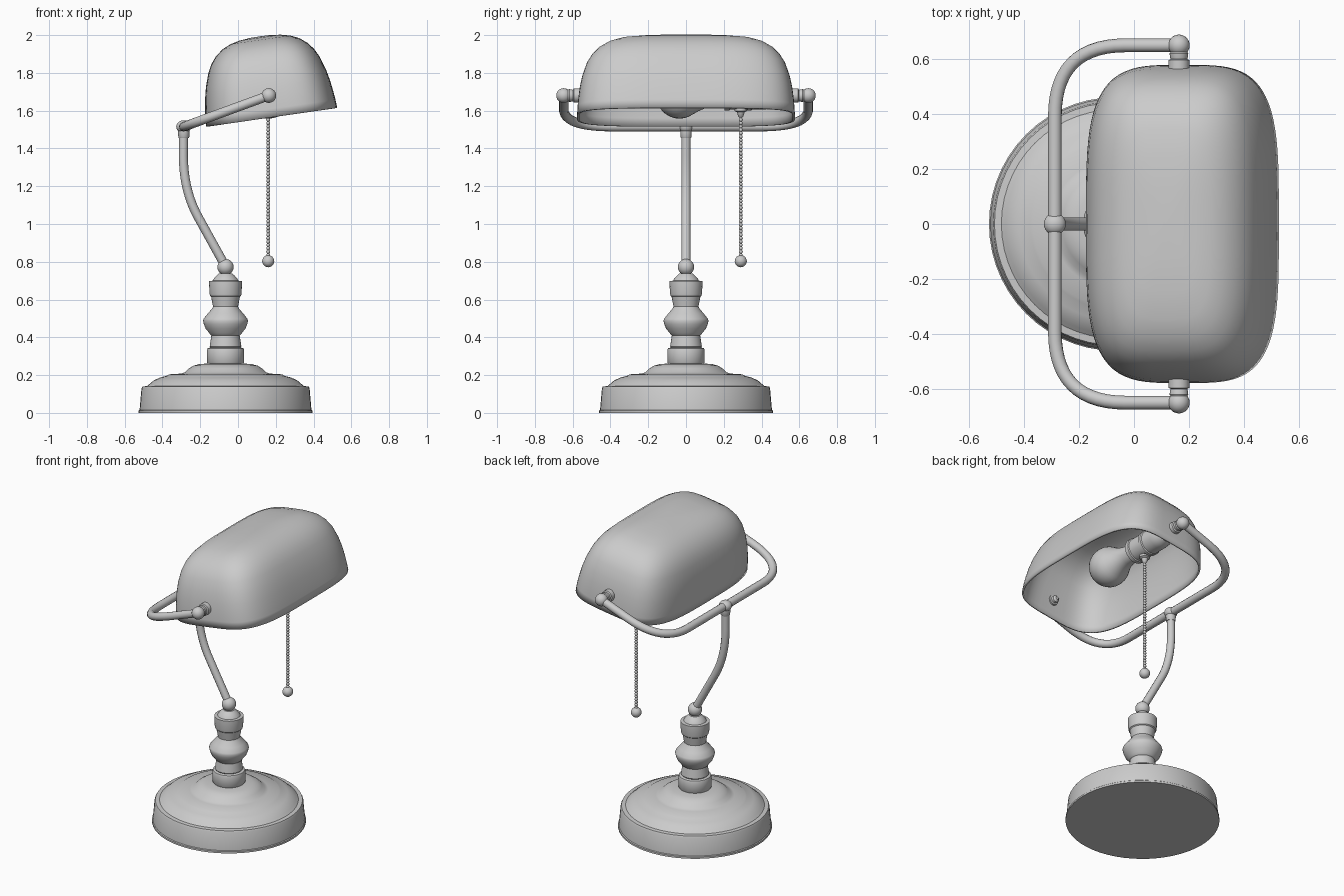
import bpy, bmesh, math
from mathutils import Vector

if "Cube" in bpy.data.objects:
    bpy.data.objects.remove(bpy.data.objects["Cube"])

BX = -0.066                       # axis of base and stem
PIV = Vector((0.163, 0, 1.68))    # hinge axis of the shade
ELBOW = Vector((-0.287, 0, 1.515))


def finish(name, bm, angle=35):
    bmesh.ops.recalc_face_normals(bm, faces=bm.faces)
    me = bpy.data.meshes.new(name)
    bm.to_mesh(me)
    bm.free()
    ob = bpy.data.objects.new(name, me)
    bpy.context.collection.objects.link(ob)
    bpy.ops.object.select_all(action='DESELECT')
    ob.select_set(True)
    bpy.context.view_layer.objects.active = ob
    bpy.ops.object.shade_smooth_by_angle(angle=math.radians(angle))
    return ob


def skin(bm, rings):
    """Bridge closed rings of points; cap both ends if asked by caller."""
    vs = [[bm.verts.new(p) for p in r] for r in rings]
    n = len(vs[0])
    for a, b in zip(vs, vs[1:]):
        for i in range(n):
            bm.faces.new((a[i], a[(i + 1) % n], b[(i + 1) % n], b[i]))
    return vs


def lathe(name, profile, origin, axis='Z', flip=1, n=48):
    """Revolve (radius, height) pairs about the Z or Y axis."""
    bm = bmesh.new()
    rings = []
    for r, h in profile:
        ring = []
        for i in range(n):
            c, s = r * math.cos(math.tau * i / n), r * math.sin(math.tau * i / n)
            p = Vector((c, s, h)) if axis == 'Z' else Vector((c, flip * h, s))
            ring.append(Vector(origin) + p)
        rings.append(ring)
    vs = skin(bm, rings)
    bm.faces.new(vs[0])
    bm.faces.new(vs[-1])
    return finish(name, bm)


def balls(name, items, seg=24):
    """One object from (centre, radius) spheres."""
    bm = bmesh.new()
    for c, r in items:
        new = bmesh.ops.create_uvsphere(bm, u_segments=seg, v_segments=seg // 2, radius=r)
        bmesh.ops.translate(bm, verts=new['verts'], vec=c)
    return finish(name, bm, 60)


def tube(name, pts, r):
    cu = bpy.data.curves.new(name, 'CURVE')
    cu.dimensions = '3D'
    cu.bevel_depth = r
    cu.bevel_resolution = 4
    cu.use_fill_caps = True
    sp = cu.splines.new('POLY')
    sp.points.add(len(pts) - 1)
    for q, p in zip(sp.points, pts):
        q.co = (*p, 1)
    ob = bpy.data.objects.new(name, cu)
    bpy.context.collection.objects.link(ob)
    return ob


def bend(a, c, b, n=14):
    """Quadratic arc from a to b with corner c."""
    a, b, c = Vector(a), Vector(b), Vector(c)
    return [a * (1 - t) ** 2 + c * 2 * t * (1 - t) + b * t * t
            for t in (i / n for i in range(n + 1))]


# Round stepped base
lathe("base", [(0.46, 0), (0.46, 0.012), (0.455, 0.016), (0.445, 0.13), (0.44, 0.14),
               (0.415, 0.142), (0.40, 0.155), (0.38, 0.172), (0.35, 0.186), (0.31, 0.197),
               (0.30, 0.204), (0.235, 0.208), (0.215, 0.215), (0.195, 0.234), (0.17, 0.25),
               (0.14, 0.258), (0.09, 0.262)], (BX, 0, 0), n=56)

# Turned stem
lathe("stem", [(0.09, 0.255), (0.099, 0.268), (0.099, 0.33), (0.095, 0.342), (0.08, 0.346),
               (0.084, 0.352), (0.075, 0.41), (0.082, 0.415), (0.088, 0.425), (0.105, 0.445),
               (0.115, 0.47), (0.119, 0.487), (0.116, 0.498), (0.095, 0.525), (0.073, 0.55),
               (0.066, 0.562), (0.076, 0.615), (0.082, 0.62), (0.085, 0.632), (0.087, 0.685),
               (0.087, 0.698), (0.068, 0.70), (0.064, 0.708), (0.05, 0.725), (0.035, 0.738)],
      (BX, 0, 0))
balls("stem_ball", [((BX, 0, 0.772), 0.043)])

# Bent upright arm
tube("arm", [Vector((BX, 0, 0.775))] + bend((-0.21, 0, 1.035), (-0.288, 0, 1.175), (-0.289, 0, 1.36))
     + [Vector((-0.288, 0, 1.51))], 0.024)
lathe("arm_collar", [(0.026, 1.455), (0.029, 1.46), (0.031, 1.50), (0.028, 1.515)],
      (ELBOW.x, 0, 0), n=24)
elbow = balls("elbow_ball", [((0, 0, 0), 0.04)])
elbow.location = ELBOW
elbow.scale.z = 0.85

# Yoke holding the shade, tilted up towards the hinge
def on_yoke(x, y):
    t = (x - ELBOW.x) / (PIV.x - ELBOW.x)
    return Vector((x, y, ELBOW.z + t * (PIV.z - ELBOW.z)))

half = [on_yoke(PIV.x, 0.648)] + bend(on_yoke(-0.03, 0.648), on_yoke(ELBOW.x, 0.648),
                                      on_yoke(ELBOW.x, 0.39))
tube("yoke", half + [Vector((p.x, -p.y, p.z)) for p in reversed(half)], 0.025)

# Hinge hardware on both ends
balls("hinge_balls", [((PIV.x, s * 0.648, PIV.z), 0.039) for s in (1, -1)])
for s, side in ((1, "back"), (-1, "front")):
    lathe("hinge_collar_" + side, [(0.038, 0.56), (0.038, 0.594), (0.03, 0.598), (0.032, 0.604),
                                   (0.034, 0.618), (0.025, 0.635)], PIV, 'Y', s, 24)
lathe("hinge_nut", [(0.032, 0.565), (0.032, 0.548), (0.022, 0.546), (0.022, 0.53), (0.01, 0.52)],
      PIV, 'Y', -1, 24)

# Shade: stacked superellipse rings (half width, half length, height)
bm = bmesh.new()
sections = [(0.351, 0.577, 0), (0.348, 0.575, 0.045), (0.343, 0.571, 0.09), (0.334, 0.563, 0.15),
            (0.321, 0.55, 0.21), (0.298, 0.526, 0.28), (0.275, 0.498, 0.325), (0.245, 0.462, 0.362),
            (0.205, 0.41, 0.394), (0.16, 0.345, 0.414), (0.11, 0.25, 0.426), (0.055, 0.13, 0.432)]
N = 80
def ring(a, b, w, e=2 / 3.8):
    out = []
    for i in range(N):
        c, s = math.cos(math.tau * i / N), math.sin(math.tau * i / N)
        out.append(Vector((math.copysign(abs(c) ** e, c) * a, math.copysign(abs(s) ** e, s) * b, w)))
    return out
vs = skin(bm, [ring(*s) for s in sections])
top = bm.verts.new((0, 0, 0.433))
for i in range(N):
    bm.faces.new((vs[-1][i], vs[-1][(i + 1) % N], top))
shade = finish("shade", bm, 50)
shade.location = (0.178, 0, 1.565)
shade.rotation_euler.y = -math.radians(8.2)
sol = shade.modifiers.new("thickness", 'SOLIDIFY')
sol.thickness = 0.012
sol.offset = -1

# Lamp socket and bulb along the hinge axis
lathe("socket", [(0.03, 0.565), (0.034, 0.50), (0.055, 0.49), (0.07, 0.46), (0.073, 0.42),
                 (0.073, 0.35), (0.079, 0.345), (0.079, 0.325), (0.073, 0.32), (0.073, 0.235),
                 (0.079, 0.23), (0.079, 0.205), (0.06, 0.20)], PIV, 'Y', 1, 32)
R, CY = 0.122, -0.035
bulb = [(R * math.sin(a), CY - R * math.cos(a))
        for a in (math.radians(d) for d in range(3, 124, 10))]
lathe("bulb", bulb + [(0.083, 0.065), (0.068, 0.10), (0.058, 0.14), (0.055, 0.22)], PIV, 'Y', 1, 32)

# Pull chain with switch nipple and end ball
CX, CYN = 0.16, 0.29
lathe("switch", [(0.032, 1.63), (0.032, 1.598), (0.02, 1.592), (0.014, 1.57), (0.008, 1.565)],
      (CX, CYN, 0), n=20)
count = 42
balls("pull_chain", [((CX, CYN, 0.835 + 0.735 * i / (count - 1)), 0.0105) for i in range(count)], 12)
balls("pull_ball", [((CX, CYN, 0.803), 0.032)])
